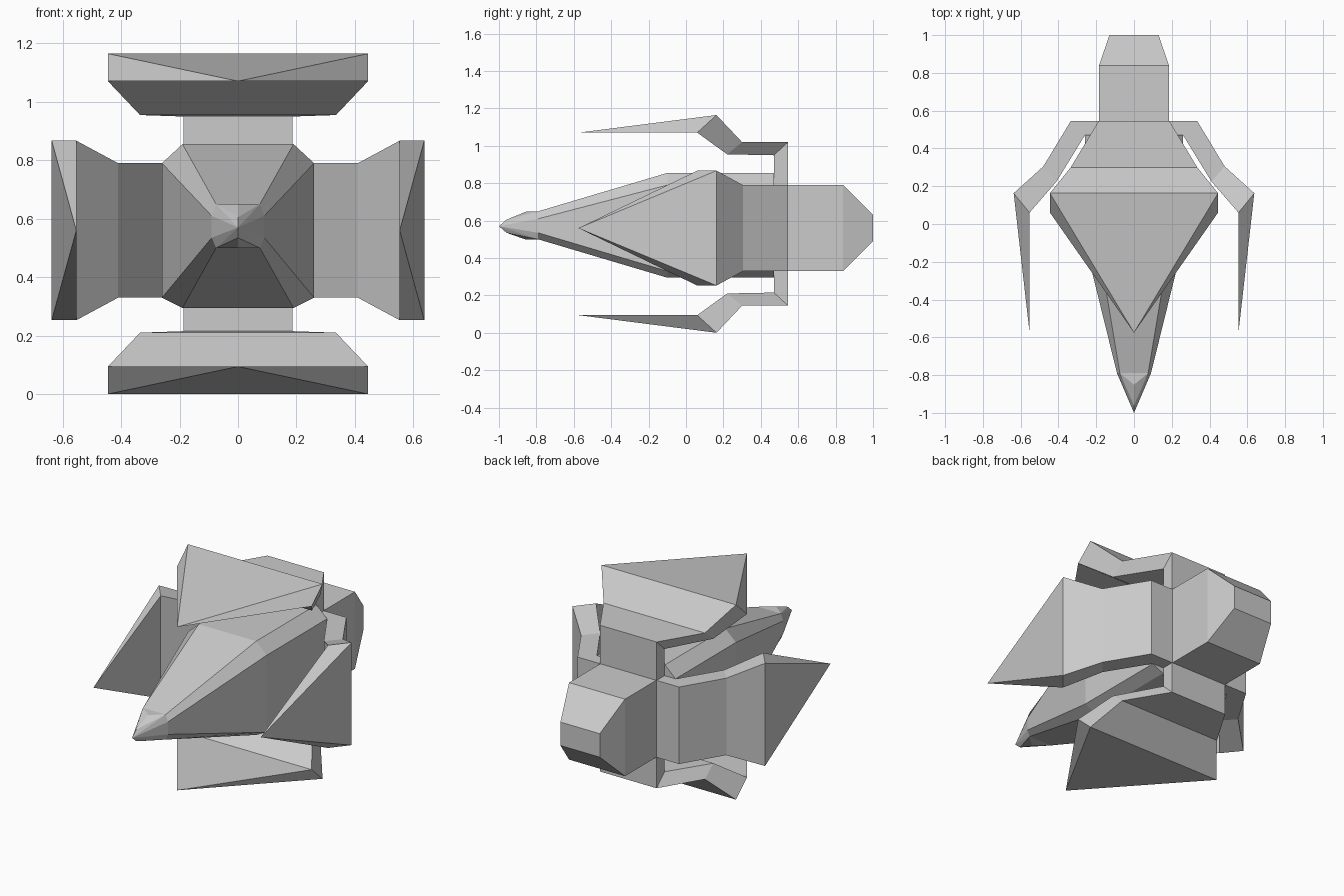
import bpy
import bmesh
from mathutils import Vector

cube = bpy.data.objects.get("Cube")
if cube:
    bpy.data.objects.remove(cube, do_unlink=True)

grey = bpy.data.materials.new("hull_grey")
grey.use_nodes = True
grey.diffuse_color = (0.6, 0.6, 0.6, 1)
grey.node_tree.nodes["Principled BSDF"].inputs["Base Color"].default_value = (0.6, 0.6, 0.6, 1)


def finish(name, bm):
    bmesh.ops.recalc_face_normals(bm, faces=bm.faces)
    mesh = bpy.data.meshes.new(name)
    bm.to_mesh(mesh)
    bm.free()
    mesh.materials.append(grey)
    obj = bpy.data.objects.new(name, mesh)
    bpy.context.collection.objects.link(obj)
    return obj


def loft(name, rings, tip=None):
    """Skin equal-sized rings; cap the ends, or close the last one to a tip."""
    bm = bmesh.new()
    loops = [[bm.verts.new(p) for p in ring] for ring in rings]
    n = len(loops[0])
    for a, b in zip(loops, loops[1:]):
        for i in range(n):
            j = (i + 1) % n
            bm.faces.new((a[i], a[j], b[j], b[i]))
    bm.faces.new(loops[0])
    if tip:
        point = bm.verts.new(tip)
        for i in range(n):
            bm.faces.new((loops[-1][i], loops[-1][(i + 1) % n], point))
    else:
        bm.faces.new(loops[-1])
    return finish(name, bm)


def octagon(y, flat, wide, low, low_side, high_side, high):
    half = [(flat, low), (wide, low_side), (wide, high_side), (flat, high)]
    return [(x, y, z) for x, z in half] + [(-x, y, z) for x, z in reversed(half)]


def box_ring(y, x, low, high):
    return [(-x, y, low), (x, y, low), (x, y, high), (-x, y, high)]


# Main fuselage, tapering forward
neck = octagon(-0.79, 0.075, 0.09, 0.5, 0.535, 0.61, 0.65)
loft("fuselage", [
    neck,
    octagon(-0.1, 0.19, 0.26, 0.295, 0.33, 0.79, 0.855),
    octagon(0.47, 0.19, 0.26, 0.295, 0.33, 0.79, 0.855),
])

# Prow-shaped nose
prow = [(-0.85, 0.65), (-0.96, 0.605), (-1.0, 0.57), (-0.96, 0.535), (-0.86, 0.5)]
bm = bmesh.new()
for p in neck + [(0, y, z) for y, z in prow]:
    bm.verts.new(p)
bmesh.ops.convex_hull(bm, input=bm.verts)
bmesh.ops.dissolve_limit(bm, angle_limit=0.02, verts=bm.verts, edges=bm.edges)
finish("nose", bm)

# Rear engine block with a tapered end
loft("engine_block", [
    box_ring(0.46, 0.185, 0.33, 0.79),
    box_ring(0.84, 0.185, 0.33, 0.79),
    box_ring(1.0, 0.13, 0.49, 0.63),
])

# Wing stations: outer reach, outer y, inner reach, inner y, half width
SIDE = [
    (0.15, 0.545, 0.15, 0.47, 0.23),
    (0.335, 0.545, 0.26, 0.47, 0.23),
    (0.48, 0.305, 0.41, 0.225, 0.23),
    (0.637, 0.163, 0.553, 0.06, 0.307),
]
VERTICAL = [
    (0.16, 0.545, 0.16, 0.47, 0.187),
    (0.437, 0.545, 0.367, 0.47, 0.187),
    (0.437, 0.3, 0.372, 0.22, 0.335),
    (0.582, 0.163, 0.488, 0.06, 0.445),
]


def wing(name, stations, out, across, centre):
    out, across, centre = Vector(out), Vector(across), Vector(centre)

    def place(reach, y, side):
        return centre + out * reach + across * side + Vector((0, y, 0))

    rings = [[place(ro, yo, -w), place(ro, yo, w), place(ri, yi, w), place(ri, yi, -w)]
             for ro, yo, ri, yi, w in stations]
    loft(name, rings, place(stations[-1][2], -0.575, 0))


for side, sign in (("left", 1), ("right", -1)):
    wing(side + "_wing", SIDE, (sign, 0, 0), (0, 0, 1), (0, 0, 0.56))
for side, sign in (("top", 1), ("bottom", -1)):
    wing(side + "_wing", VERTICAL, (0, 0, sign), (1, 0, 0), (0, 0, 0.5825))
